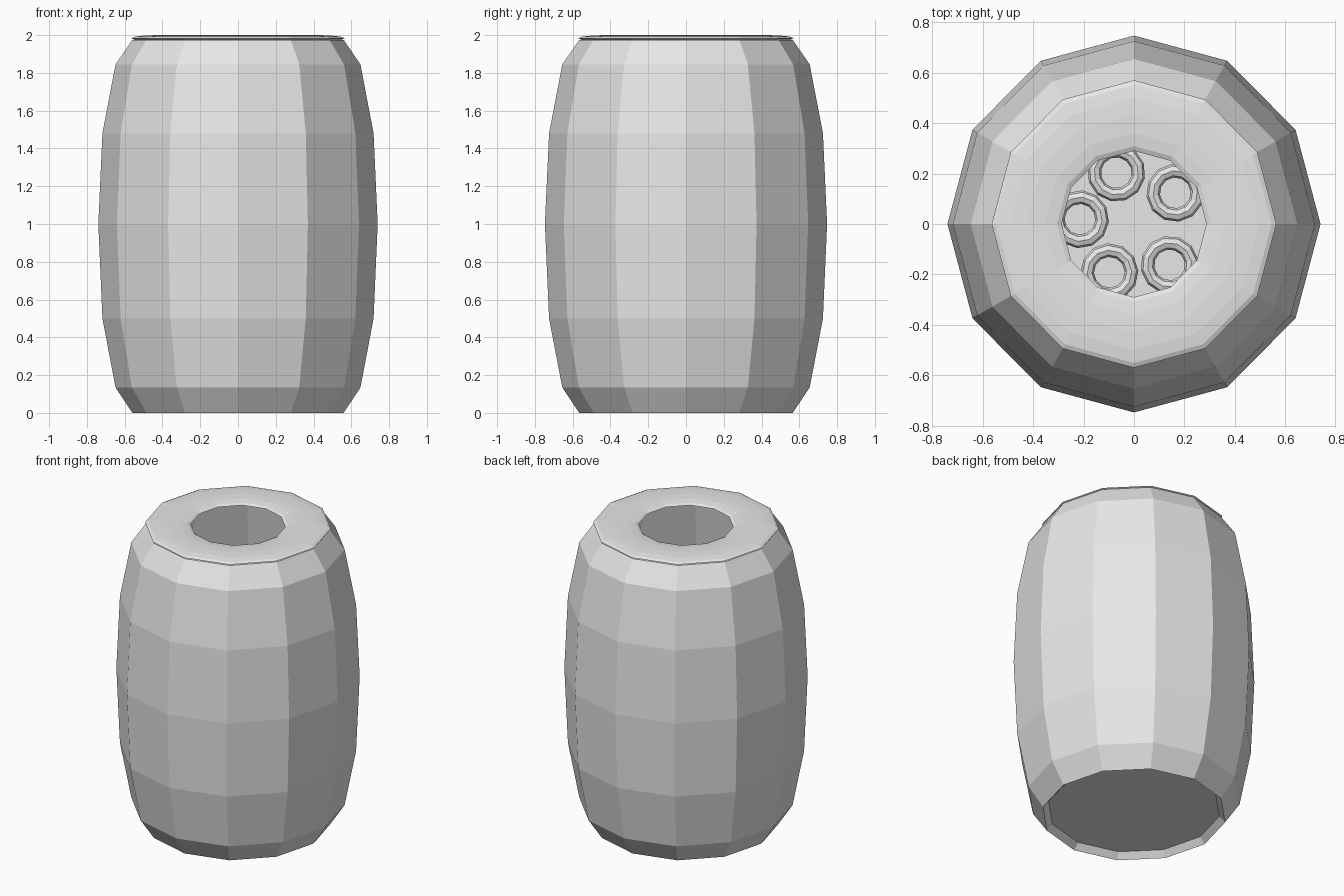
import bpy, bmesh
from math import cos, sin, pi, radians

if "Cube" in bpy.data.objects:
    bpy.data.objects.remove(bpy.data.objects["Cube"], do_unlink=True)

SIDES = 12

grey = bpy.data.materials.new("plain_grey")
grey.use_nodes = True
grey.diffuse_color = (0.8, 0.8, 0.8, 1)
grey.node_tree.nodes["Principled BSDF"].inputs["Base Color"].default_value = (0.8, 0.8, 0.8, 1)


def lathe(name, profile, closed=False, stretch=0.99):
    """Spin (radius, z) points round z; open profiles start and end on the axis."""
    bm = bmesh.new()
    rings = []
    for r, z in profile:
        if r == 0:
            rings.append([bm.verts.new((0, 0, z))] * SIDES)
        else:
            rings.append([bm.verts.new((r * cos(2 * pi * i / SIDES) * stretch,
                                        r * sin(2 * pi * i / SIDES), z))
                          for i in range(SIDES)])
    pairs = list(zip(rings, rings[1:]))
    if closed:
        pairs.append((rings[-1], rings[0]))
    for a, b in pairs:
        for i in range(SIDES):
            j = (i + 1) % SIDES
            bm.faces.new(dict.fromkeys((a[i], a[j], b[j], b[i])))
    bmesh.ops.recalc_face_normals(bm, faces=bm.faces)
    mesh = bpy.data.meshes.new(name)
    bm.to_mesh(mesh)
    bm.free()
    mesh.materials.append(grey)
    obj = bpy.data.objects.new(name, mesh)
    bpy.context.collection.objects.link(obj)
    return obj


def ring_profile(major, minor, half_height, z, steps):
    return [(major + minor * cos(2 * pi * k / steps),
             z + half_height * sin(2 * pi * k / steps)) for k in range(steps)]


# Hollow bulging barrel with a recessed underside
outer = [(0.565, 0), (0.655, 0.135), (0.725, 0.5), (0.747, 1.0),
         (0.725, 1.48), (0.655, 1.845), (0.565, 1.975)]
wall = 0.03
inner = [(r - wall, z) for r, z in reversed(outer[1:])]
lathe("barrel", [(0, 0.04), (0.53, 0.04)] + outer + inner + [(0.56, 0.07), (0, 0.07)])

# Flattened ring forming the top with its opening
lathe("top_rim", ring_profile(0.43, 0.14, 0.017, 1.983, 12), closed=True)

# Loose small rings lying on the barrel floor
for n, angle in enumerate((37, 109, 175, 243, 311)):
    small = lathe(f"small_ring_{n + 1}", ring_profile(0.088, 0.027, 0.027, 0.097, 8),
                  closed=True, stretch=1)
    reach = 0.205 if angle < 100 else 0.215
    small.location = (reach * cos(radians(angle)), reach * sin(radians(angle)), 0)
    small.rotation_euler.z = radians(angle)
